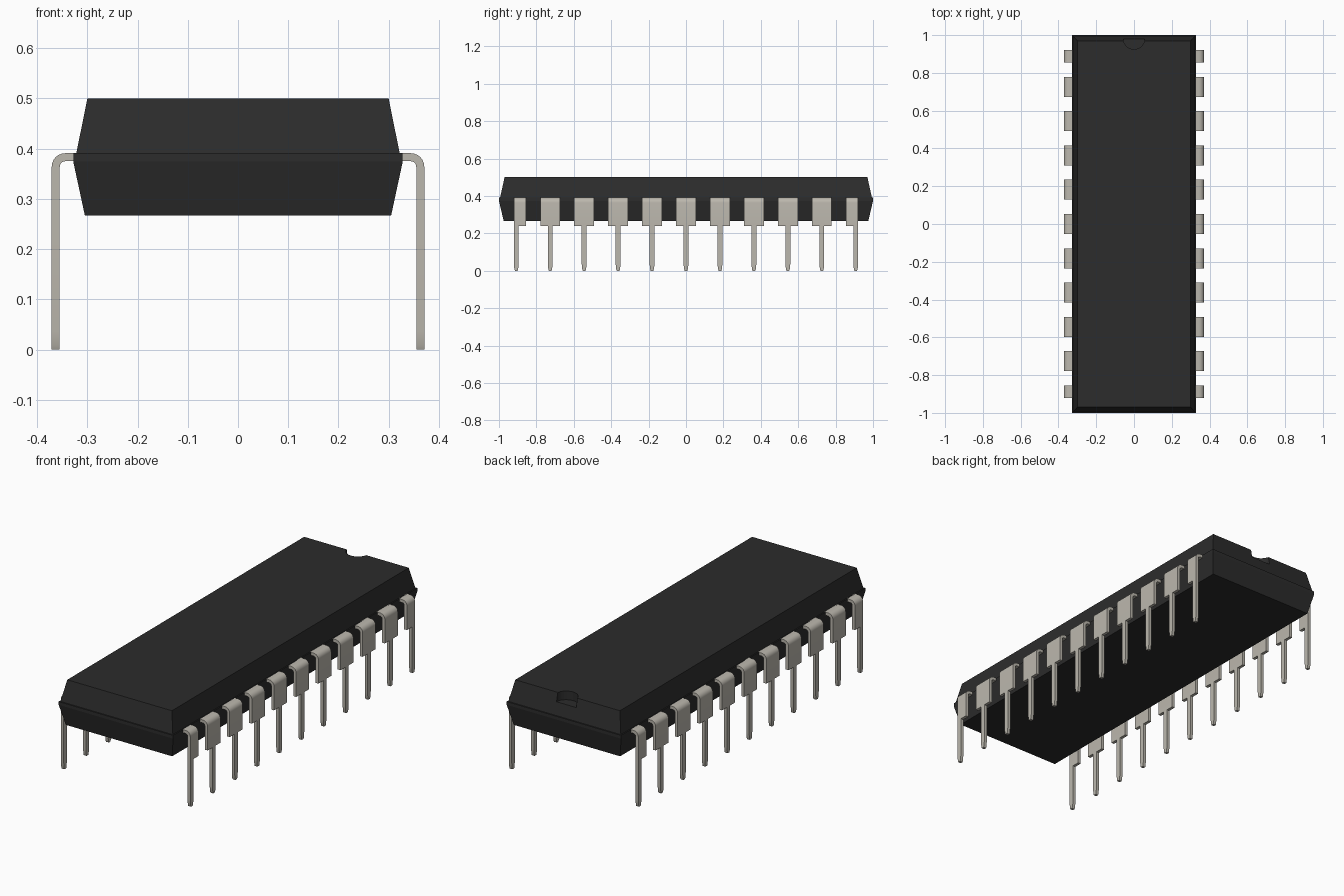
import bpy, bmesh, math

cube = bpy.data.objects.get("Cube")
if cube:
    bpy.data.objects.remove(cube, do_unlink=True)


def material(name, rgb):
    m = bpy.data.materials.new(name)
    m.use_nodes = True
    m.diffuse_color = (*rgb, 1)
    bsdf = m.node_tree.nodes["Principled BSDF"]
    bsdf.inputs["Base Color"].default_value = (*rgb, 1)
    bsdf.inputs["Roughness"].default_value = 0.6
    return m


BLACK = material("black plastic", (0.025, 0.025, 0.025))
METAL = material("tinned metal", (0.50, 0.475, 0.42))


def loft(name, rings, mat):
    """Skin a chain of four-cornered rings and cap both ends."""
    bm = bmesh.new()
    loops = [[bm.verts.new(p) for p in ring] for ring in rings]
    for a, b in zip(loops, loops[1:]):
        for i in range(4):
            j = (i + 1) % 4
            bm.faces.new((a[i], a[j], b[j], b[i]))
    bm.faces.new(loops[0])
    bm.faces.new(loops[-1])
    bmesh.ops.recalc_face_normals(bm, faces=bm.faces)
    mesh = bpy.data.meshes.new(name)
    bm.to_mesh(mesh)
    bm.free()
    mesh.materials.append(mat)
    ob = bpy.data.objects.new(name, mesh)
    bpy.context.collection.objects.link(ob)
    return ob


def activate(ob):
    bpy.ops.object.select_all(action='DESELECT')
    ob.select_set(True)
    bpy.context.view_layer.objects.active = ob


# Package body: tapered lower half, thin parting band, tapered upper half
sections = [(0.305, 0.975, 0.267), (0.328, 1.0, 0.374), (0.328, 1.0, 0.391),
            (0.322, 0.994, 0.391), (0.300, 0.970, 0.50)]
body = loft("body", [[(-x, -y, z), (x, -y, z), (x, y, z), (-x, y, z)]
                     for x, y, z in sections], BLACK)

# Half-round orientation notch at the back of the top face
bpy.ops.mesh.primitive_cylinder_add(vertices=32, radius=0.057, depth=0.2,
                                    location=(0, 0.982, 0.555))
cutter = bpy.context.object
cutter.name = "notch_cutter"
cutter.hide_render = True
cutter.data.materials.append(BLACK)
cut = body.modifiers.new("notch", 'BOOLEAN')
cut.operation = 'DIFFERENCE'
cut.solver = 'EXACT'
cut.object = cutter
activate(body)
bpy.ops.object.modifier_apply(modifier="notch")
bpy.data.objects.remove(cutter, do_unlink=True)

# Pins: flat shoulder, quarter bend, wide head, narrow leg, tapered tip
OUT, IN, TOP = 0.371, 0.355, 0.391
THICK, R_OUT, R_IN = OUT - IN, 0.027, 0.011
LEG, PITCH, COUNT = 0.013, 0.1815, 11


def pin(name, side, y, head):
    """head = (low, high) y offsets of the wide part from the leg centre."""
    leg, tip = (-LEG, LEG), (-0.007, 0.007)
    cx, cz = OUT - R_OUT, TOP - R_OUT
    stations = [((0.31, TOP), (0.31, TOP - THICK), head)]
    for i in range(7):
        a = math.radians(90 - 15 * i)
        c, s = math.cos(a), math.sin(a)
        stations.append(((cx + R_OUT * c, cz + R_OUT * s),
                         (cx + R_IN * c, cz + R_IN * s), head))
    for z, w in ((0.24, head), (0.24, leg), (0.035, leg), (0.008, (-0.010, 0.010)), (0, tip)):
        stations.append(((OUT, z), (IN, z), w))
    rings = [[(side * o[0], y + w[0], o[1]), (side * o[0], y + w[1], o[1]),
              (side * i[0], y + w[1], i[1]), (side * i[0], y + w[0], i[1])]
             for o, i, w in stations]
    ob = loft(name, rings, METAL)
    activate(ob)
    bpy.ops.object.shade_smooth_by_angle(angle=math.radians(25))


for side, label in ((1, "left"), (-1, "right")):
    for k in range(COUNT):
        # End pins keep only the inner half of the wide head
        low = -LEG if k == 0 else -0.053
        high = LEG if k == COUNT - 1 else 0.053
        pin(f"{label}_pin_{k + 1}", side, (k - (COUNT - 1) / 2) * PITCH, (low, high))
